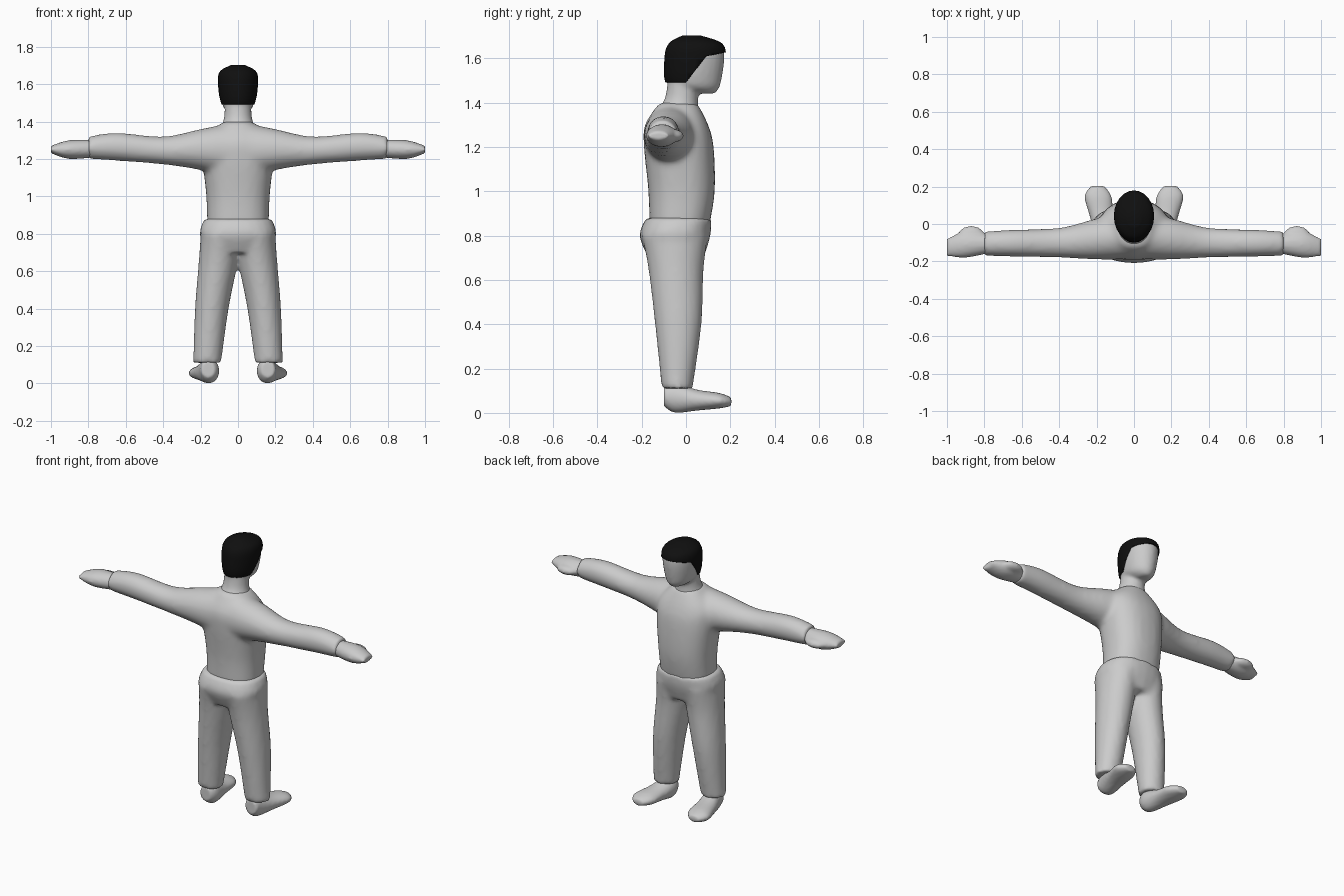
import bpy, bmesh, math
from mathutils import Matrix, Vector

if "Cube" in bpy.data.objects:
    bpy.data.objects.remove(bpy.data.objects["Cube"])

SEGMENTS = 24
STEPS = 6


def material(name, value):
    m = bpy.data.materials.new(name)
    m.use_nodes = True
    colour = (value, value, value, 1)
    m.diffuse_color = colour
    m.node_tree.nodes["Principled BSDF"].inputs["Base Color"].default_value = colour
    return m


def smooth_stations(stations):
    """Fill in stations along a smooth curve through the given ones."""
    keys = [Vector(s) for s in stations]
    keys = [keys[0]] + keys + [keys[-1]]
    for before, start, end, after in zip(keys, keys[1:], keys[2:], keys[3:]):
        leave, arrive = (end - before) / 2, (after - start) / 2
        for step in range(STEPS):
            t = step / STEPS
            ease = t * t * (3 - 2 * t)
            yield (start * (1 - ease) + end * ease
                   + leave * t * (1 - t) ** 2 - arrive * t * t * (1 - t))
    yield keys[-1]


def loft(bm, axis, stations, mirror=False, squareness=1.0):
    """Skin rounded sections; a station is position, then the section's two ranges."""
    across, along = [i for i in range(3) if i != axis]
    for side in ((1, -1) if mirror else (1,)):
        rings = []
        for place, a_min, a_max, b_min, b_max in smooth_stations(stations):
            ring = []
            for k in range(SEGMENTS):
                angle = math.tau * k / SEGMENTS
                c, s = math.cos(angle), math.sin(angle)
                co = Vector()
                co[axis] = place
                co[across] = (a_min + a_max + (a_max - a_min) * math.copysign(abs(c) ** squareness, c)) / 2
                co[along] = (b_min + b_max + (b_max - b_min) * math.copysign(abs(s) ** squareness, s)) / 2
                co.x *= side
                ring.append(bm.verts.new(co))
            rings.append(ring)
        for low, high in zip(rings, rings[1:]):
            for k in range(SEGMENTS):
                n = (k + 1) % SEGMENTS
                bm.faces.new((low[k], low[n], high[n], high[k]))
        bm.faces.new(rings[0])
        bm.faces.new(rings[-1])
    bmesh.ops.recalc_face_normals(bm, faces=bm.faces)


def upright(stations):
    """Stations of height, half width, back and front, centred on x."""
    return [(z, -half, half, back, front) for z, half, back, front in stations]


def finish(bm, name, mat, voxel=None, softness=5):
    mesh = bpy.data.meshes.new(name)
    bm.to_mesh(mesh)
    bm.free()
    ob = bpy.data.objects.new(name, mesh)
    bpy.context.collection.objects.link(ob)
    mesh.materials.append(mat)
    mesh.shade_smooth()
    if voxel:
        blend = ob.modifiers.new("Blend", "REMESH")
        blend.mode = "VOXEL"
        blend.voxel_size = voxel
        blend.use_smooth_shade = True
        soften = ob.modifiers.new("Soften", "SMOOTH")
        soften.iterations = softness
    return ob


grey = material("light grey", 0.6)
black = material("hair black", 0.005)

# Shirt: torso and both sleeves blended together
bm = bmesh.new()
loft(bm, 2, upright([
    (0.84, 0.165, -0.165, 0.105), (1, 0.17, -0.17, 0.13), (1.2, 0.19, -0.19, 0.125),
    (1.3, 0.18, -0.185, 0.1), (1.4, 0.08, -0.12, 0.05)]), squareness=0.85)
loft(bm, 0, [
    (0.05, -0.19, 0.06, 1.1, 1.39), (0.2, -0.19, 0.03, 1.14, 1.36),
    (0.4, -0.18, -0.02, 1.17, 1.32), (0.65, -0.175, -0.03, 1.19, 1.34),
    (0.8, -0.17, -0.04, 1.2, 1.32)], mirror=True)
finish(bm, "shirt", grey, voxel=0.014, softness=10)

# Trousers: hips and two legs
bm = bmesh.new()
loft(bm, 2, upright([
    (0.7, 0.17, -0.17, 0.08), (0.8, 0.205, -0.21, 0.11), (0.88, 0.18, -0.18, 0.115)]),
    squareness=0.85)
loft(bm, 0 + 2, [
    (0.11, 0.09, 0.24, -0.11, 0.03), (0.4, 0.05, 0.23, -0.14, 0.07),
    (0.65, 0, 0.21, -0.17, 0.08), (0.8, -0.02, 0.2, -0.2, 0.1)], mirror=True)
finish(bm, "trousers", grey, voxel=0.014)

# Feet with the toes turned outwards
bm = bmesh.new()
loft(bm, 1, [
    (-0.1, 0.12, 0.2, 0.03, 0.12), (-0.05, 0.1, 0.21, 0, 0.135),
    (0.05, 0.11, 0.24, 0.01, 0.105), (0.15, 0.12, 0.265, 0.02, 0.09),
    (0.205, 0.16, 0.23, 0.03, 0.07)], mirror=True)
finish(bm, "feet", grey, voxel=0.01)

# Hands: mitten with a thumb bump
bm = bmesh.new()
loft(bm, 0, [
    (0.75, -0.15, -0.06, 1.21, 1.3), (0.9, -0.18, -0.04, 1.2, 1.3),
    (1, -0.17, -0.08, 1.23, 1.27)], mirror=True)
for side in (1, -1):
    bmesh.ops.create_uvsphere(
        bm, u_segments=SEGMENTS, v_segments=SEGMENTS // 2, radius=1,
        matrix=Matrix.LocRotScale(Vector((0.87 * side, -0.06, 1.25)), None,
                                  Vector((0.07, 0.05, 0.03))))
finish(bm, "hands", grey, voxel=0.01, softness=3)

# Head and neck
HEAD = [(1.44, 0.03, 0.03, 0.13), (1.48, 0.08, -0.08, 0.155), (1.6, 0.1, -0.09, 0.173),
        (1.66, 0.09, -0.07, 0.155), (1.695, 0.03, -0.01, 0.06)]
bm = bmesh.new()
loft(bm, 2, upright(HEAD))
loft(bm, 2, upright([
    (1.35, 0.1, -0.14, 0.06), (1.42, 0.075, -0.095, 0.055), (1.53, 0.07, -0.08, 0.07)]))
finish(bm, "head_and_neck", grey, voxel=0.01)

# Hair cap: enlarged head trimmed along the hairline
grow = 0.007
bm = bmesh.new()
loft(bm, 2, upright([(z + grow * (z > 1.6), half + grow, back - grow, front + grow)
                     for z, half, back, front in HEAD]))
nape, fringe = 1.49, 1.59
temple_slope, fringe_slope = 1.3, 0.2
for height, slope in ((nape, 0), (nape, temple_slope), (fringe, fringe_slope)):
    bmesh.ops.bisect_plane(bm, geom=bm.verts[:] + bm.edges[:] + bm.faces[:],
                           plane_co=(0, 0, height), plane_no=(0, -slope, 1))


def below_hairline(face):
    c = face.calc_center_median()
    front_line = min(nape + temple_slope * c.y, fringe + fringe_slope * c.y)
    return c.z < max(nape, front_line)


bmesh.ops.delete(bm, geom=[f for f in bm.faces if below_hairline(f)], context="FACES")
hair = finish(bm, "hair", black)
shell = hair.modifiers.new("Thickness", "SOLIDIFY")
shell.thickness = 2 * grow
